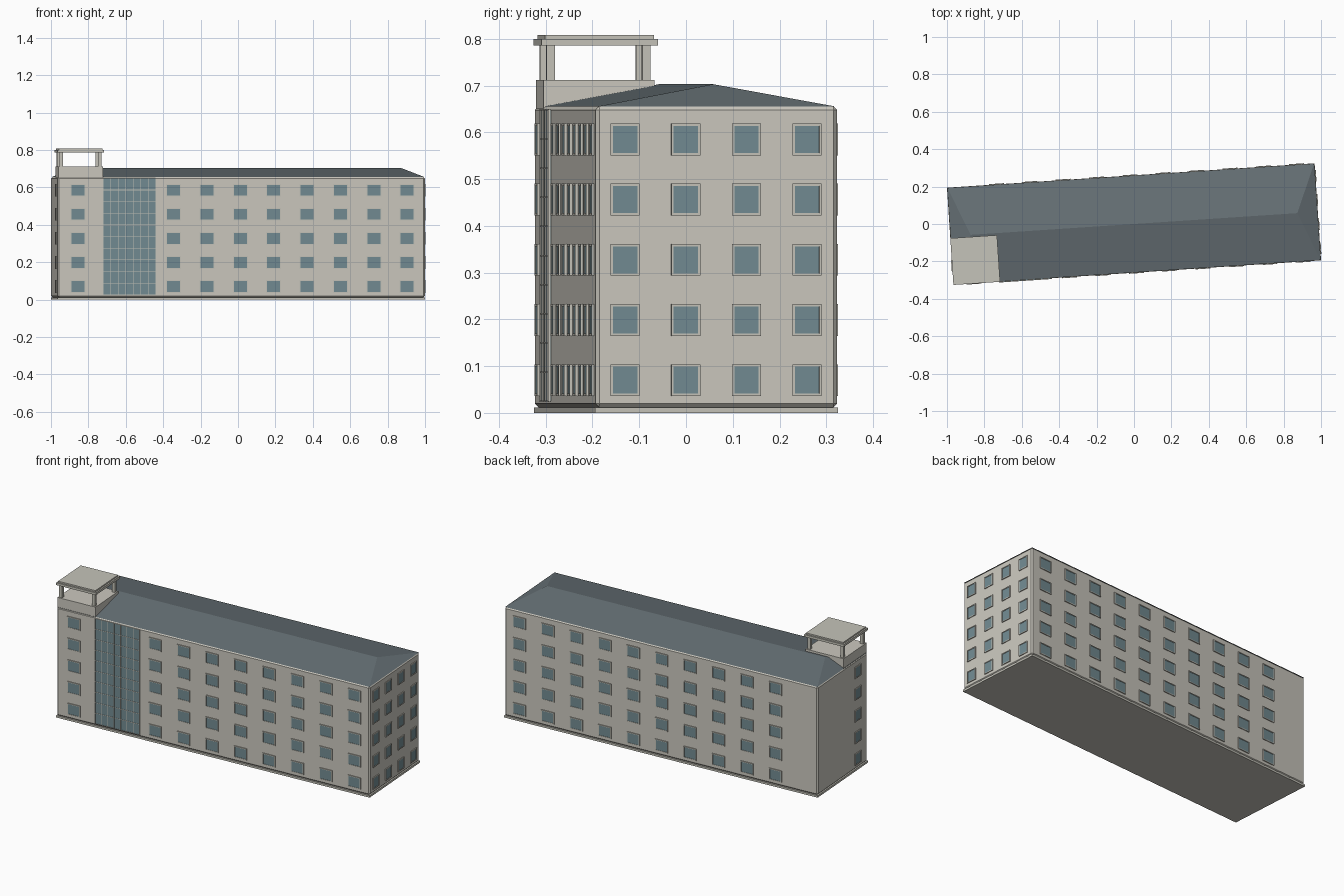
import bpy, bmesh, math
from mathutils import Matrix

if "Cube" in bpy.data.objects:
    bpy.data.objects.remove(bpy.data.objects["Cube"])

TURN = Matrix.Rotation(math.radians(3.8), 4, 'Z')   # whole building is turned slightly
HX, HY = 0.985, 0.26                                # half length / half depth


def material(name, rgb):
    m = bpy.data.materials.new(name)
    m.diffuse_color = (*rgb, 1)
    m.use_nodes = True
    m.node_tree.nodes["Principled BSDF"].inputs["Base Color"].default_value = m.diffuse_color
    return m


WALL = material("wall", (0.60, 0.58, 0.52))
TRIM = material("trim", (0.56, 0.55, 0.49))
ROOF = material("roof", (0.13, 0.16, 0.175))
GLASS = material("glass", (0.17, 0.26, 0.29))


def add_box(bm, x0, x1, y0, y1, z0, z1, frame=Matrix()):
    m = (frame @ Matrix.Translation(((x0 + x1) / 2, (y0 + y1) / 2, (z0 + z1) / 2))
         @ Matrix.Diagonal((x1 - x0, y1 - y0, z1 - z0, 1)))
    bmesh.ops.create_cube(bm, size=1, matrix=m)


def finish(name, bm, mat):
    bm.transform(TURN)
    bmesh.ops.recalc_face_normals(bm, faces=bm.faces)
    me = bpy.data.meshes.new(name)
    bm.to_mesh(me)
    bm.free()
    ob = bpy.data.objects.new(name, me)
    bpy.context.collection.objects.link(ob)
    me.materials.append(mat)
    return ob


def box(name, mat, *dims):
    bm = bmesh.new()
    add_box(bm, *dims)
    return finish(name, bm, mat)


# Plinth and bevelled main block
box("plinth", TRIM, -HX, HX, -HY, HY, 0, 0.012)
body = box("main_block", WALL, -HX + .001, HX - .001, -HY + .001, HY - .001, 0.012, 0.656)
bev = body.modifiers.new("edge_bevel", 'BEVEL')
bev.width, bev.segments = 0.008, 1

# Hip roof
bm = bmesh.new()
ex, ey, rx = HX - .003, HY - .003, 0.875
eave = [bm.verts.new((x, y, 0.655)) for x, y in ((-ex, -ey), (ex, -ey), (ex, ey), (-ex, ey))]
r0, r1 = bm.verts.new((-rx, 0, 0.703)), bm.verts.new((rx, 0, 0.703))
a, b, c, d = eave
for f in ((a, b, r1, r0), (b, c, r1), (c, d, r0, r1), (d, a, r0), (d, c, b, a)):
    bm.faces.new(f)
finish("hip_roof", bm, ROOF)

# Windows: each wall has a frame of reference with x along the wall and -y outward
def wall_frame(angle, dist):
    return Matrix.Rotation(math.radians(angle), 4, 'Z') @ Matrix.Translation((0, -dist, 0))


frames, panes = bmesh.new(), bmesh.new()


def add_window(u, z, w, h, frame):
    t, out = 0.005, -0.004
    x0, x1, z0, z1 = u - w / 2, u + w / 2, z - h / 2, z + h / 2
    add_box(frames, x0, x0 + t, out, .003, z0, z1, frame)
    add_box(frames, x1 - t, x1, out, .003, z0, z1, frame)
    add_box(frames, x0 + t, x1 - t, out, .003, z0, z0 + t, frame)
    add_box(frames, x0 + t, x1 - t, out, .003, z1 - t, z1, frame)
    add_box(panes, x0 + t, x1 - t, -.002, .003, z0 + t, z1 - t, frame)


long_u = [0.889 - 0.1788 * k for k in range(10)]
walls = [
    (wall_frame(0, HY), long_u[:8] + [-0.874], 0.08),            # front
    (wall_frame(180, HY), [-u for u in long_u], 0.08),           # back
    (wall_frame(90, HX), [-0.196, -0.066, 0.064, 0.194], 0.062),  # right
    (wall_frame(-90, HX), [0.157], 0.062),                       # left
]
for frame, us, w in walls:
    for u in us:
        for floor in range(5):
            add_window(u, 0.070 + 0.1287 * floor, w, 0.068, frame)
finish("window_frames", frames, TRIM)
finish("window_panes", panes, GLASS)

# Glazed stairwell strip on the front with its mullion grid
gx0, gx1, gz0, gz1 = -0.739, -0.459, 0.025, 0.648
box("stair_glazing", GLASS, gx0, gx1, -HY - .003, -HY + .004, gz0, gz1)
bm = bmesh.new()
for i in range(8):
    x = gx0 + (gx1 - gx0) * i / 7
    add_box(bm, x - .0015, x + .0015, -HY - .005, -HY, gz0, gz1)
for i in range(11):
    z = gz0 + (gz1 - gz0) * i / 10
    add_box(bm, gx0, gx1, -HY - .0045, -HY, z - .0015, z + .0015)
finish("stair_mullions", bm, TRIM)

# Rooftop pavilion on the front left corner
box("pavilion_base", WALL, -.980, -.740, -.256, -.018, 0.65, 0.712)
bm = bmesh.new()
for x in (-.964, -.757):
    for y in (-.240, -.035):
        add_box(bm, x - .009, x + .009, y - .009, y + .009, 0.712, 0.786)
finish("pavilion_columns", bm, TRIM)
box("pavilion_slab", TRIM, -.985, -.735, -.261, -.011, 0.786, 0.800)
box("pavilion_cap", TRIM, -.977, -.743, -.253, -.019, 0.800, 0.808)
